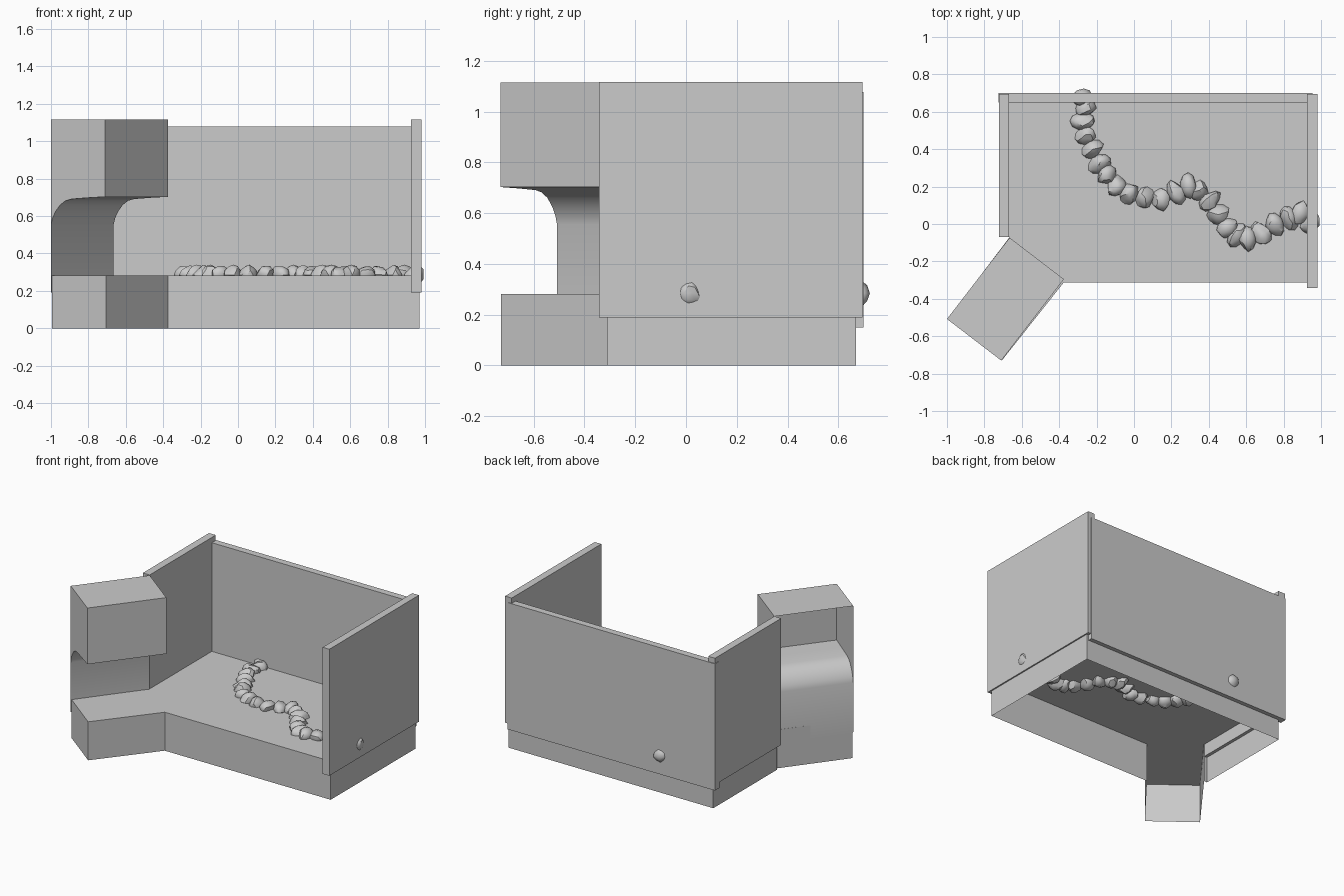
import bpy, bmesh, random
from mathutils import Vector

if "Cube" in bpy.data.objects:
    bpy.data.objects.remove(bpy.data.objects["Cube"])

random.seed(4)


def make_object(name, bm, smooth=False):
    bmesh.ops.recalc_face_normals(bm, faces=bm.faces)
    mesh = bpy.data.meshes.new(name)
    bm.to_mesh(mesh)
    bm.free()
    ob = bpy.data.objects.new(name, mesh)
    bpy.context.collection.objects.link(ob)
    if smooth:
        bpy.ops.object.select_all(action='DESELECT')
        ob.select_set(True)
        bpy.context.view_layer.objects.active = ob
        bpy.ops.object.shade_smooth_by_angle(angle=0.6)
    return ob


def slab(name, lo, hi):
    lo, hi = Vector(lo), Vector(hi)
    bm = bmesh.new()
    bmesh.ops.create_cube(bm, size=1)
    for v in bm.verts:
        v.co = (lo + hi) / 2 + v.co * (hi - lo)
    return make_object(name, bm)


# Hollow floor base: raised floor with side skirts, open underneath
outline = [(-0.69, 0.67), (0.97, 0.67), (0.97, -0.312), (-0.375, -0.312),
           (-0.705, -0.728), (-0.995, -0.505), (-0.665, -0.07), (-0.69, -0.07)]
bm = bmesh.new()
top = [bm.verts.new((x, y, 0.282)) for x, y in outline]
bottom = [bm.verts.new((x, y, 0)) for x, y in outline]
bm.faces.new(top)
for i in range(len(top)):
    j = (i + 1) % len(top)
    bm.faces.new((top[i], top[j], bottom[j], bottom[i]))
make_object("floor_base", bm)

# Three enclosing walls
slab("right_wall", (0.926, -0.342, 0.19), (0.98, 0.695, 1.117))
slab("left_wall", (-0.722, -0.07, 0.19), (-0.667, 0.695, 1.117))
slab("back_wall", (-0.725, 0.65, 0.15), (0.955, 0.7, 1.078))

# Angled alcove: wall curving out into an overhanging hood, open at the back
# profile points are (fraction across the alcove, height)
profile = [(0, 0.19), (0, 0.555), (0.03, 0.59), (0.085, 0.625), (0.17, 0.66),
           (0.27, 0.682), (0.38, 0.691), (0.7, 0.698), (1, 0.703),
           (1, 1.115), (0, 1.115)]
across = Vector((0.29, -0.222, 0))
bm = bmesh.new()
ends = []
for origin in (Vector((-0.665, -0.073, 0)), Vector((-1.0, -0.508, 0))):
    ends.append([bm.verts.new(origin + across * n + Vector((0, 0, z)))
                 for n, z in profile])
a, b = ends
for i in range(len(profile) - 1):
    bm.faces.new((a[i], a[i + 1], b[i + 1], b[i]))
for e in ends:
    bm.faces.new(e[1:])
make_object("alcove_hood", bm, True)

# Winding row of rocks half sunk into the floor
path = [(-0.275, 0.675), (-0.26, 0.62), (-0.275, 0.55), (-0.26, 0.475),
        (-0.22, 0.4), (-0.185, 0.32), (-0.145, 0.26), (-0.095, 0.205),
        (-0.025, 0.165), (0.06, 0.14), (0.145, 0.135), (0.225, 0.17),
        (0.295, 0.205), (0.35, 0.18), (0.41, 0.125), (0.45, 0.05),
        (0.5, -0.02), (0.55, -0.06), (0.605, -0.08), (0.68, -0.05),
        (0.755, -0.005), (0.83, 0.03), (0.89, 0.055), (0.945, 0.005)]
for i, (x, y) in enumerate(path):
    bm = bmesh.new()
    bmesh.ops.create_icosphere(bm, subdivisions=2, radius=1)
    prev, nxt = path[max(i - 1, 0)], path[min(i + 1, len(path) - 1)]
    t = Vector((nxt[0] - prev[0], nxt[1] - prev[1], 0)).normalized()
    side = Vector((-t.y, t.x, 0))
    along = random.uniform(0.046, 0.056)
    wide = random.uniform(0.058, 0.072)
    # flatten random sides to give chipped facets
    cuts = [(Vector([random.uniform(-1, 1) for _ in range(3)]).normalized(),
             random.uniform(0.7, 0.85)) for _ in range(7)]
    for v in bm.verts:
        p = v.co.copy()
        for n, d in cuts:
            p -= n * max(0, p.dot(n) - d)
        v.co = (Vector((x, y, 0.285)) + t * p.x * along
                + side * p.y * wide + Vector((0, 0, p.z * 0.055)))
    make_object("rock", bm, True)
